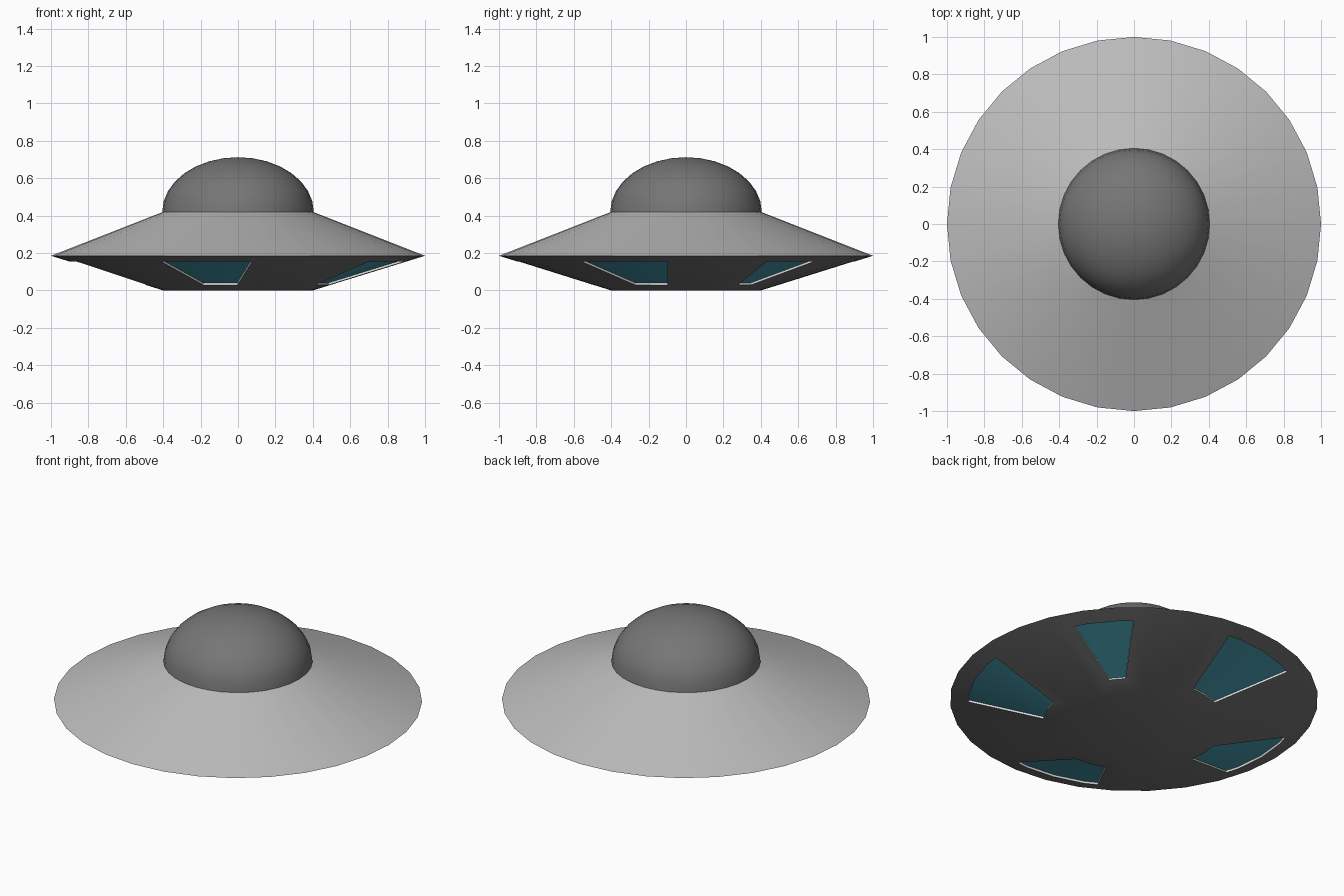
import bpy, bmesh, math

if "Cube" in bpy.data.objects:
    bpy.data.objects.remove(bpy.data.objects["Cube"], do_unlink=True)

SEGMENTS = 32


def make_material(name, rgb):
    mat = bpy.data.materials.new(name)
    mat.use_nodes = True
    colour = (*rgb, 1.0)
    mat.diffuse_color = colour
    mat.node_tree.nodes["Principled BSDF"].inputs["Base Color"].default_value = colour
    return mat


light_grey = make_material("light grey metal", (0.5, 0.5, 0.5))
dark_grey = make_material("dark grey metal", (0.18, 0.18, 0.18))
teal = make_material("teal glass", (0.065, 0.34, 0.44))
white = make_material("white trim", (0.8, 0.8, 0.8))


def lathe(bm, profile):
    """Revolve (radius, z) points around z; returns one list of faces per band."""
    rings = []
    for r, z in profile:
        if r == 0:
            rings.append([bm.verts.new((0, 0, z))] * SEGMENTS)
            continue
        angles = [2 * math.pi * i / SEGMENTS for i in range(SEGMENTS)]
        rings.append([bm.verts.new((r * math.sin(a), -r * math.cos(a), z)) for a in angles])
    bands = []
    for low, high in zip(rings, rings[1:]):
        band = []
        for i in range(SEGMENTS):
            j = (i + 1) % SEGMENTS
            corners = [low[i], low[j], high[j], high[i]]
            band.append(bm.faces.new(list(dict.fromkeys(corners))))
        bands.append(band)
    bm.normal_update()
    return bands


def finish(bm, name, materials):
    mesh = bpy.data.meshes.new(name)
    bm.to_mesh(mesh)
    bm.free()
    for mat in materials:
        mesh.materials.append(mat)
    obj = bpy.data.objects.new(name, mesh)
    bpy.context.collection.objects.link(obj)
    bpy.ops.object.select_all(action="DESELECT")
    obj.select_set(True)
    bpy.context.view_layer.objects.active = obj
    bpy.ops.object.shade_smooth_by_angle(angle=math.radians(30))
    return obj


# Upper hull: shallow cone from the rim to the dome seat
bm = bmesh.new()
lathe(bm, [(1.0, 0.185), (0.4, 0.42)])
finish(bm, "upper_hull", [light_grey])

# Lower hull: flat base and sloping underside with recessed windows
bm = bmesh.new()
base, slope = lathe(bm, [(0, 0), (0.4, 0), (1.0, 0.185)])
for first, count in [(4, 4), (10, 3), (15, 4), (22, 4), (29, 4)]:
    panes = [slope[(first + k) % SEGMENTS] for k in range(count)]
    bmesh.ops.inset_region(bm, faces=panes, thickness=0.1, use_even_offset=True, use_boundary=True)
    walls = bmesh.ops.inset_region(bm, faces=panes, thickness=0.0005, depth=-0.011,
                                   use_even_offset=True, use_boundary=True)["faces"]
    for face in panes:
        face.material_index = 1
    for face in walls:
        face.material_index = 2
finish(bm, "lower_hull", [dark_grey, teal, white])

# Cabin dome: rounded cap on the upper hull
bm = bmesh.new()
RINGS = 8
dome = [(0.405 * math.cos(a), 0.42 + 0.292 * math.sin(a))
        for a in (math.pi / 2 * k / RINGS for k in range(RINGS))]
lathe(bm, dome + [(0, 0.712)])
finish(bm, "cabin_dome", [dark_grey])
